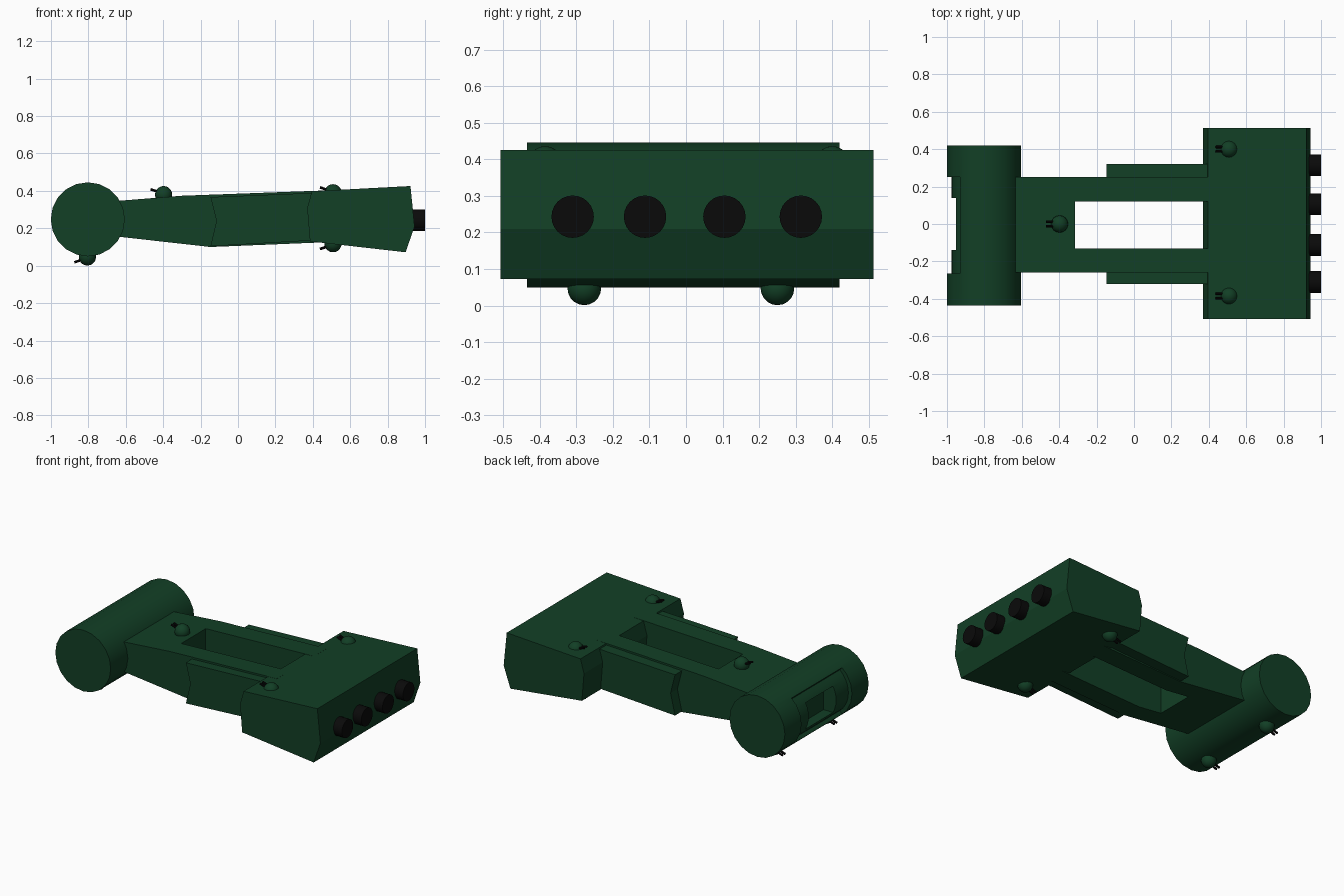
import bpy, bmesh, math
from mathutils import Vector

if "Cube" in bpy.data.objects:
    bpy.data.objects.remove(bpy.data.objects["Cube"])


def material(name, rgb):
    m = bpy.data.materials.new(name)
    m.diffuse_color = (*rgb, 1)
    m.use_nodes = True
    m.node_tree.nodes["Principled BSDF"].inputs["Base Color"].default_value = m.diffuse_color
    return m


GREEN = material("dark green", (0.006, 0.050, 0.019))
BLACK = material("black", (0.003, 0.003, 0.003))


def finish(name, bm, mat, smooth=False):
    bmesh.ops.recalc_face_normals(bm, faces=bm.faces)
    me = bpy.data.meshes.new(name)
    bm.to_mesh(me)
    bm.free()
    ob = bpy.data.objects.new(name, me)
    bpy.context.collection.objects.link(ob)
    me.materials.append(mat)
    if smooth:
        select(ob)
        bpy.ops.object.shade_smooth_by_angle(angle=math.radians(30))
    return ob


def select(ob):
    bpy.ops.object.select_all(action='DESELECT')
    ob.select_set(True)
    bpy.context.view_layer.objects.active = ob


def prism(name, profile, y0, y1, mat=GREEN, smooth=False):
    """Extrude an x-z profile from y0 to y1."""
    bm = bmesh.new()
    face = bm.faces.new([bm.verts.new((x, y0, z)) for x, z in profile])
    ext = bmesh.ops.extrude_face_region(bm, geom=[face])
    verts = [v for v in ext["geom"] if isinstance(v, bmesh.types.BMVert)]
    bmesh.ops.translate(bm, verts=verts, vec=(0, y1 - y0, 0))
    return finish(name, bm, mat, smooth)


def box(name, x0, x1, y0, y1, z0, z1):
    return prism(name, [(x0, z0), (x1, z0), (x1, z1), (x0, z1)], y0, y1)


def cut(ob, cutter):
    mod = ob.modifiers.new("cut", 'BOOLEAN')
    mod.operation = 'DIFFERENCE'
    mod.solver = 'EXACT'
    mod.object = cutter
    select(ob)
    bpy.ops.object.modifier_apply(modifier=mod.name)
    bpy.data.objects.remove(cutter)


def rod(name, a, b, r, sides, mat):
    a, b = Vector(a), Vector(b)
    bm = bmesh.new()
    bmesh.ops.create_cone(bm, cap_ends=True, segments=sides, radius1=r, radius2=r, depth=(b - a).length)
    rot = (b - a).to_track_quat('Z', 'Y').to_matrix()
    bmesh.ops.rotate(bm, verts=bm.verts, cent=(0, 0, 0), matrix=rot)
    bmesh.ops.translate(bm, verts=bm.verts, vec=(a + b) / 2)
    return finish(name, bm, mat, sides > 8)


def arc(r, a0, a1, n):
    return [(HX + r * math.cos(math.radians(a0 + (a1 - a0) * i / n)),
             HZ + r * math.sin(math.radians(a0 + (a1 - a0) * i / n))) for i in range(n + 1)]


# Cylindrical nose with a curved recess and an opening inside it
HX, HZ = -0.803, 0.248
nose = prism("nose_drum", arc(0.198, 0, 360, 20)[:-1], -0.435, 0.42)
cut(nose, prism("recess_cutter", arc(0.24, 130, 230, 10) + arc(0.172, 230, 130, 10), -0.265, 0.25))
cut(nose, box("opening_cutter", -1.1, -0.885, -0.14, 0.14, HZ - 0.085, HZ + 0.085))
select(nose)
bpy.ops.object.shade_smooth_by_angle(angle=math.radians(30))

# Neck running back to the stern, with a long slot through it
neck = prism("neck_frame", [(-0.70, 0.162), (-0.147, 0.100), (0.46, 0.125), (0.46, 0.402),
                            (-0.30, 0.374), (-0.70, 0.342)], -0.26, 0.252)
cut(neck, box("slot_cutter", -0.315, 0.6, -0.13, 0.12, -0.2, 0.8))

# Shoulder plates on both sides of the slot
for side, s in (("right", -1), ("left", 1)):
    prism(side + "_shoulder", [(-0.147, 0.104), (0.45, 0.138), (0.45, 0.391), (-0.147, 0.367),
                               (-0.115, 0.24)], s * 0.20, s * 0.322)

# Stern block
prism("stern_block", [(0.385, 0.130), (0.896, 0.072), (0.944, 0.21), (0.922, 0.426),
                      (0.395, 0.398), (0.370, 0.31)], -0.507, 0.513)

# Engine nozzles
for i, y in enumerate((-0.31, -0.112, 0.105, 0.314)):
    rod(f"engine_{i + 1}", (0.90, y, 0.243), (1.0, y, 0.243), 0.058, 24, BLACK)

# Ball turrets with twin barrels; s gives up or down
TURRETS = [(-0.398, 0, 0.380, 1), (0.508, 0.40, 0.390, 1), (0.508, -0.385, 0.390, 1),
           (0.508, 0.385, 0.118, -1), (0.508, -0.385, 0.118, -1),
           (-0.805, 0.25, 0.047, -1), (-0.805, -0.278, 0.047, -1)]
for i, (x, y, z, s) in enumerate(TURRETS):
    bm = bmesh.new()
    bmesh.ops.create_uvsphere(bm, u_segments=16, v_segments=10, radius=0.046)
    bmesh.ops.translate(bm, verts=bm.verts, vec=(x, y, z))
    finish(f"turret_{i + 1}", bm, GREEN, True)
    for j, d in enumerate((-0.012, 0.012)):
        rod(f"turret_{i + 1}_barrel_{j + 1}", (x - 0.02, y + d, z + s * 0.012),
            (x - 0.07, y + d, z + s * 0.029), 0.007, 8, BLACK)
